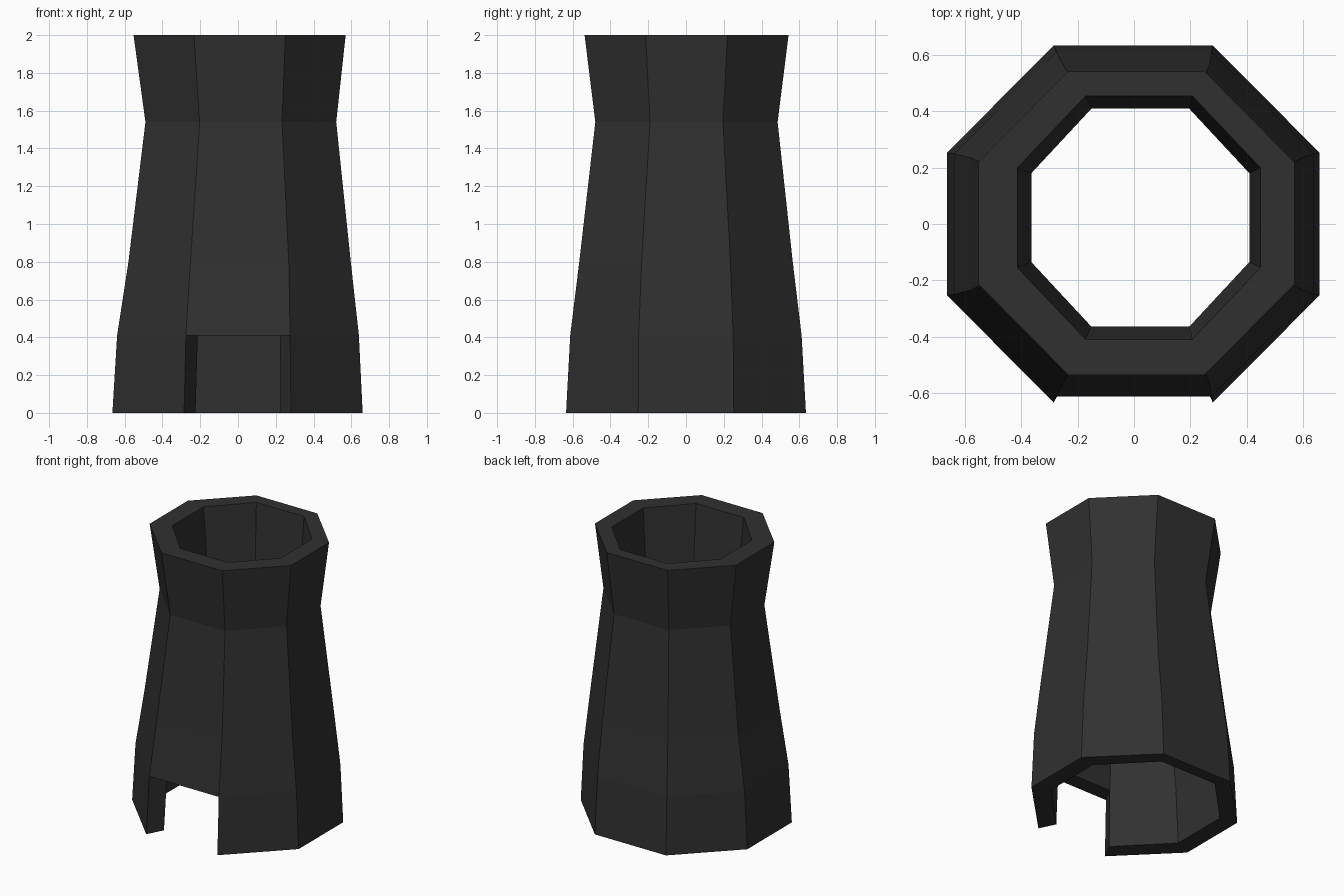
import bpy, bmesh

if "Cube" in bpy.data.objects:
    bpy.data.objects.remove(bpy.data.objects["Cube"])

# Ring profile: z, x min, x max, y min, y max, half side in x, half side in y
OUTER = [
    (0.00, -0.665, 0.66, -0.635, 0.635, 0.283, 0.253),
    (0.41, -0.64, 0.64, -0.613, 0.612, 0.276, 0.25),
    (0.80, -0.58, 0.597, -0.565, 0.565, 0.26, 0.235),
    (1.54, -0.49, 0.52, -0.48, 0.485, 0.218, 0.193),
    (2.00, -0.553, 0.57, -0.537, 0.543, 0.242, 0.217),
]
INNER = [
    (0.00, -0.54, 0.54, -0.52, 0.55, 0.225, 0.21),
    (0.41, -0.515, 0.525, -0.50, 0.53, 0.218, 0.205),
    (0.80, -0.455, 0.485, -0.45, 0.49, 0.205, 0.19),
    (1.54, -0.365, 0.41, -0.365, 0.41, 0.174, 0.158),
    (2.00, -0.415, 0.45, -0.41, 0.455, 0.19, 0.177),
]
DOOR_SIDE = 0  # front face of the octagon


def ring(bm, z, x0, x1, y0, y1, hx, hy):
    cx, cy = (x0 + x1) / 2, (y0 + y1) / 2
    pts = [(cx - hx, y0), (cx + hx, y0), (x1, cy - hy), (x1, cy + hy),
           (cx + hx, y1), (cx - hx, y1), (x0, cy + hy), (x0, cy - hy)]
    return [bm.verts.new((x, y, z)) for x, y in pts]


bm = bmesh.new()
outer = [ring(bm, *r) for r in OUTER]
inner = [ring(bm, *r) for r in INNER]

# Outer and inner walls, leaving out the doorway in the lowest band
for walls in (outer, inner):
    for k in range(len(walls) - 1):
        for i in range(8):
            if k == 0 and i == DOOR_SIDE:
                continue
            j = (i + 1) % 8
            bm.faces.new((walls[k][i], walls[k][j], walls[k + 1][j], walls[k + 1][i]))

# Top rim and underside
for i in range(8):
    j = (i + 1) % 8
    bm.faces.new((outer[-1][i], outer[-1][j], inner[-1][j], inner[-1][i]))
    if i != DOOR_SIDE:
        bm.faces.new((outer[0][i], outer[0][j], inner[0][j], inner[0][i]))

# Door jambs and lintel
for i in (DOOR_SIDE, DOOR_SIDE + 1):
    bm.faces.new((outer[0][i], outer[1][i], inner[1][i], inner[0][i]))
bm.faces.new((outer[1][0], outer[1][1], inner[1][1], inner[1][0]))

bmesh.ops.recalc_face_normals(bm, faces=bm.faces[:])
mesh = bpy.data.meshes.new("chimney_tower")
bm.to_mesh(mesh)
bm.free()

# Dark stone
stone = bpy.data.materials.new("dark_stone")
stone.diffuse_color = (0.03, 0.03, 0.03, 1)
stone.use_nodes = True
stone.node_tree.nodes["Principled BSDF"].inputs["Base Color"].default_value = stone.diffuse_color
mesh.materials.append(stone)
tower = bpy.data.objects.new("chimney_tower", mesh)
bpy.context.collection.objects.link(tower)
